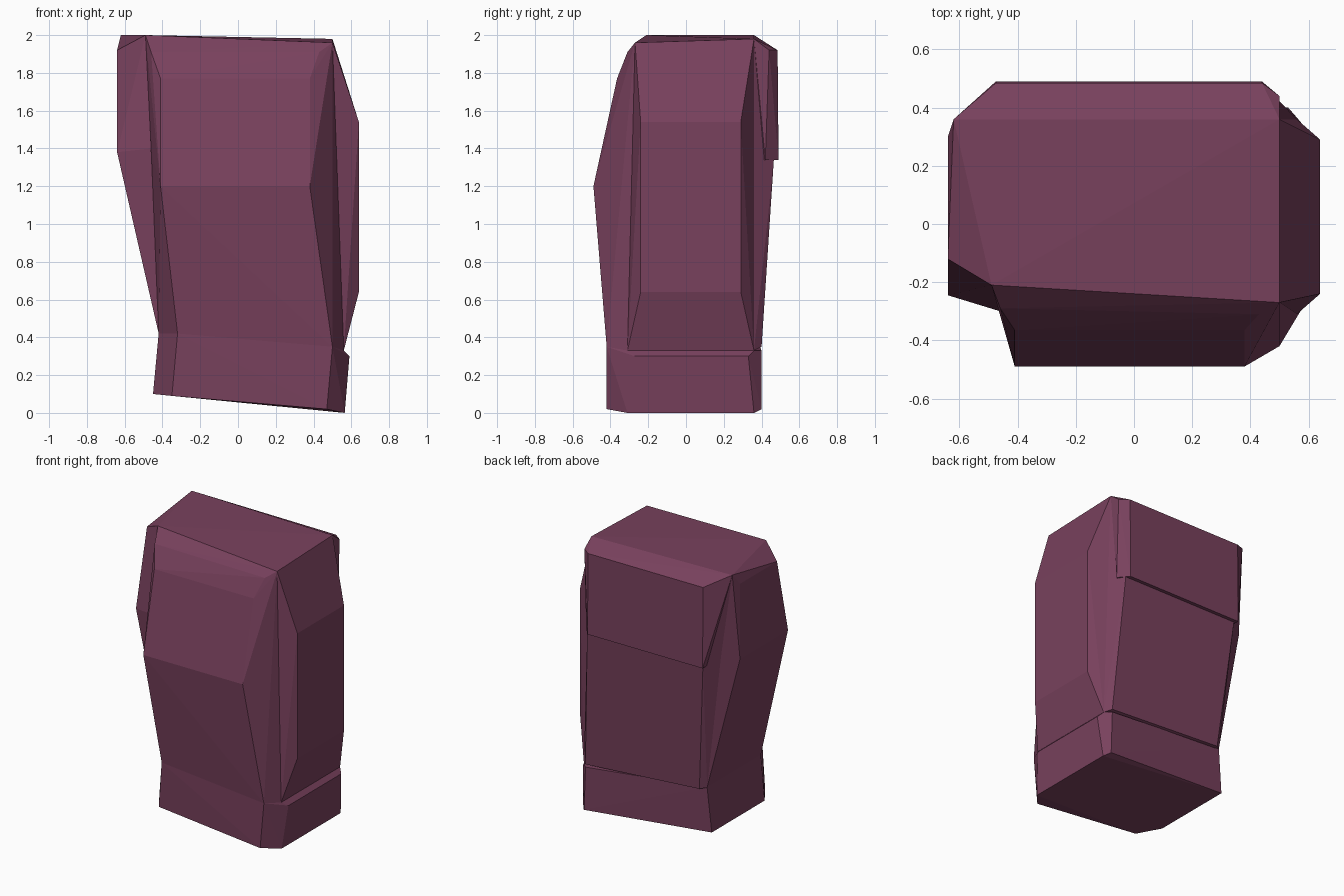
import bpy, bmesh, math

if "Cube" in bpy.data.objects:
    bpy.data.objects.remove(bpy.data.objects["Cube"])

mat = bpy.data.materials.new("dark mauve")
mat.diffuse_color = (0.19, 0.053, 0.11, 1)
mat.use_nodes = True
mat.node_tree.nodes["Principled BSDF"].inputs["Base Color"].default_value = mat.diffuse_color


def block(name, points):
    """Faceted convex block around its corner points."""
    bm = bmesh.new()
    for p in points:
        bm.verts.new(p)
    bmesh.ops.convex_hull(bm, input=bm.verts[:])
    bmesh.ops.delete(bm, geom=[v for v in bm.verts if not v.link_faces], context='VERTS')
    bmesh.ops.dissolve_limit(bm, angle_limit=math.radians(1.5),
                             verts=bm.verts[:], edges=bm.edges[:])
    bmesh.ops.recalc_face_normals(bm, faces=bm.faces[:])
    me = bpy.data.meshes.new(name)
    bm.to_mesh(me)
    bm.free()
    me.materials.append(mat)
    ob = bpy.data.objects.new(name, me)
    bpy.context.collection.objects.link(ob)
    return ob


# Corners shared by neighbouring parts
top_fl, top_fr = (-.49, -.21, 2.0), (.50, -.27, 1.96)
top_bl, top_br = (-.62, .36, 2.0), (.50, .36, 1.98)
waist_fl, waist_bl = (-.42, -.25, .42), (-.42, .36, .42)
waist_fr, waist_br = (.56, -.31, .33), (.56, .36, .33)
waist_front = [(-.32, -.41, .42), (.50, -.42, .35)]

# Main body with folded front panel
block("body", [top_fl, top_fr, top_bl, top_br,
               waist_fl, waist_bl, waist_fr, waist_br, *waist_front,
               (-.38, .39, .41), (.52, .40, .35),
               (-.41, -.49, 1.2), (.38, -.49, 1.2),
               (-.41, -.365, 1.77), (.38, -.365, 1.77),
               (-.46, -.29, 1.91), (.43, -.31, 1.91),
               (-.46, .465, 1.34), (.46, .465, 1.34)])

# Right side pad
block("right_pad", [top_fr, top_br, waist_fr, waist_br] +
      [(.64, y, z) for y in (-.24, .29) for z in (.64, 1.54)])

# Left side pad, flaring upward
block("left_pad", [top_fl, top_bl, waist_fl, waist_bl,
                   (-.64, .30, 1.92), (-.64, -.12, 1.92),
                   (-.64, -.245, 1.38), (-.64, .30, 1.38),
                   (-.46, -.30, 1.40), (-.46, .42, 1.40)])

# Overhanging upper back plate
block("upper_back_plate", [top_bl, top_br,
                           (-.475, .485, 1.92), (.44, .485, 1.92), (.50, .44, 1.92),
                           (-.475, .49, 1.34), (.44, .49, 1.34), (.50, .42, 1.34),
                           (-.475, .38, 1.34), (.44, .38, 1.34)])

# Tilted base with a bevelled right ledge
block("base", [waist_fl, waist_bl, waist_fr, waist_br, *waist_front,
               (.52, .40, .33),
               (.59, -.27, .30), (.59, .33, .30),
               (-.35, -.40, .09), (.47, -.42, .02), (.565, -.31, 0), (.565, .36, 0),
               (.53, .40, .02), (-.45, .35, .10), (-.45, -.25, .10)])
